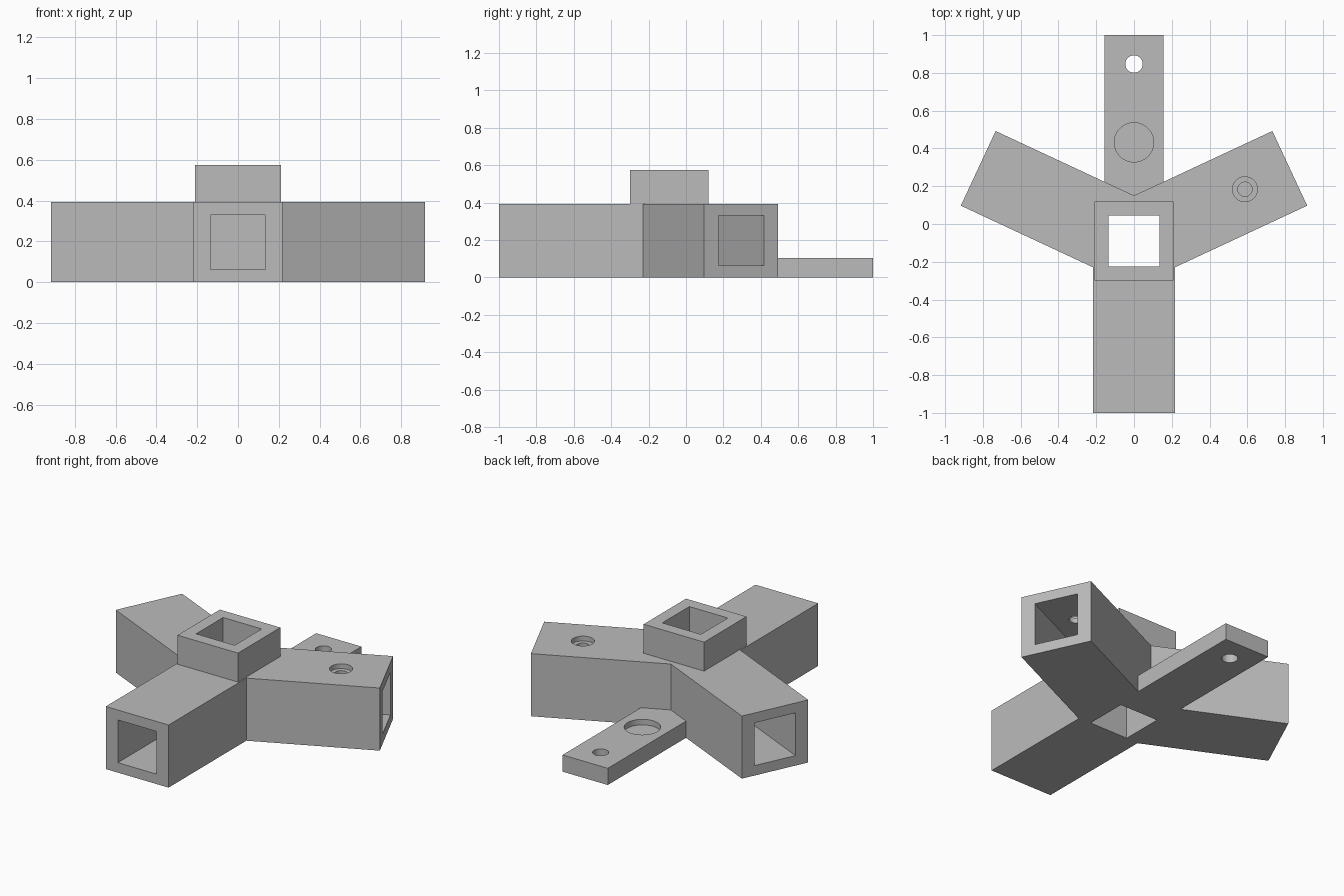
import bpy, bmesh
from math import sin, cos, pi, radians
from mathutils import Matrix, Vector

if "Cube" in bpy.data.objects:
    bpy.data.objects.remove(bpy.data.objects["Cube"])

grey = bpy.data.materials.new("plain_grey")
grey.use_nodes = True
colour = (0.5, 0.5, 0.5, 1)
grey.diffuse_color = colour
grey.node_tree.nodes["Principled BSDF"].inputs["Base Color"].default_value = colour

HUB = Vector((0, -0.09, 0))     # where the three arms meet
HALF, LENGTH, HEIGHT = 0.218, 0.91, 0.393
BORE = 0.134                    # half width of the square openings
TOP = 0.575
ARMS = [25, 155, 270]
SIDEWAYS = Matrix(((0, 0, 1, 0), (1, 0, 0, 0), (0, 1, 0, 0), (0, 0, 0, 1)))


def prism(name, points, low, high, matrix=Matrix()):
    """Extrude a flat outline from low to high, then place it."""
    bm = bmesh.new()
    face = bm.faces.new([bm.verts.new((x, y, low)) for x, y in points])
    new = bmesh.ops.extrude_face_region(bm, geom=[face])["geom"]
    verts = [v for v in new if isinstance(v, bmesh.types.BMVert)]
    bmesh.ops.translate(bm, verts=verts, vec=(0, 0, high - low))
    bm.transform(matrix)
    bmesh.ops.recalc_face_normals(bm, faces=bm.faces)
    mesh = bpy.data.meshes.new(name)
    bm.to_mesh(mesh)
    bm.free()
    mesh.materials.append(grey)
    obj = bpy.data.objects.new(name, mesh)
    bpy.context.collection.objects.link(obj)
    return obj


def square(h):
    return [(-h, -h), (h, -h), (h, h), (-h, h)]


def circle(r, n=40):
    return [(r * cos(2 * pi * i / n), r * sin(2 * pi * i / n)) for i in range(n)]


def teardrop(r, n=30):
    arc = [radians(135 + 270 * i / n) for i in range(n + 1)]
    return [(r * cos(a), r * sin(a)) for a in arc] + [(0, r * 1.414)]


def cut(target, *prism_args):
    """Subtract a prism from the target."""
    cutter = prism("cutter", *prism_args)
    cutter.hide_render = True
    mod = target.modifiers.new("cut", "BOOLEAN")
    mod.operation, mod.solver, mod.object = "DIFFERENCE", "EXACT", cutter
    bpy.context.view_layer.objects.active = target
    bpy.ops.object.modifier_apply(modifier=mod.name)
    bpy.data.objects.remove(cutter)


# Three-armed body outline: two end corners per arm, then the inner corner
outline = []
for i, angle in enumerate(ARMS):
    a = radians(angle)
    along, across = Vector((cos(a), sin(a))), Vector((-sin(a), cos(a)))
    gap = radians((ARMS[(i + 1) % 3] - angle) % 360) / 2
    inner = Vector((cos(a + gap), sin(a + gap))) * HALF / sin(gap)
    outline += [along * LENGTH - across * HALF, along * LENGTH + across * HALF, inner]
at_hub = Matrix.Translation(HUB)
body = prism("three_arm_body", outline, 0, HEIGHT, at_hub)

# Sockets and counterbored screw holes in each arm
for angle in ARMS:
    turn = at_hub @ Matrix.Rotation(radians(angle), 4, "Z")
    cut(body, square(BORE), 0.22, LENGTH + 0.05,
        turn @ Matrix.Translation((0, 0, HEIGHT / 2)) @ SIDEWAYS)
    screw = turn @ Matrix.Translation((0.648, 0, 0))
    cut(body, circle(0.038), 0.25, HEIGHT + 0.05, screw)
    cut(body, circle(0.066), HEIGHT - 0.03, HEIGHT + 0.05, screw)
cut(body, square(BORE), -0.1, TOP, at_hub)

# Upright collar with side screw holes
collar = prism("upright_collar", square(0.21), HEIGHT, TOP, at_hub)
cut(collar, square(BORE), 0, 1, at_hub)
side = Matrix.Translation(HUB + Vector((0, 0, 0.48))) @ SIDEWAYS
cut(collar, teardrop(0.037), -0.4, 0.4, side)
for low, high in ((-0.4, -0.175), (0.175, 0.4)):
    cut(collar, circle(0.066), low, high, side)

# Rear tab fitted into the notch between the side arms
notch = HUB.y + HALF / cos(radians(25))
w = 0.157
shoulder = notch + w * sin(radians(25)) / cos(radians(25))
tab = prism("rear_tab", [(0, notch), (w, shoulder), (w, 1), (-w, 1), (-w, shoulder)],
            0, 0.105)
cut(tab, circle(0.046), -0.1, 0.2, Matrix.Translation((0, 0.847, 0)))
cut(tab, circle(0.104, 56), 0.07, 0.2, Matrix.Translation((0, 0.432, 0)))

# Smooth the round holes, keep the edges sharp
bpy.ops.object.select_all(action="DESELECT")
for obj in (body, collar, tab):
    obj.select_set(True)
bpy.context.view_layer.objects.active = body
bpy.ops.object.shade_smooth_by_angle(angle=radians(30))
